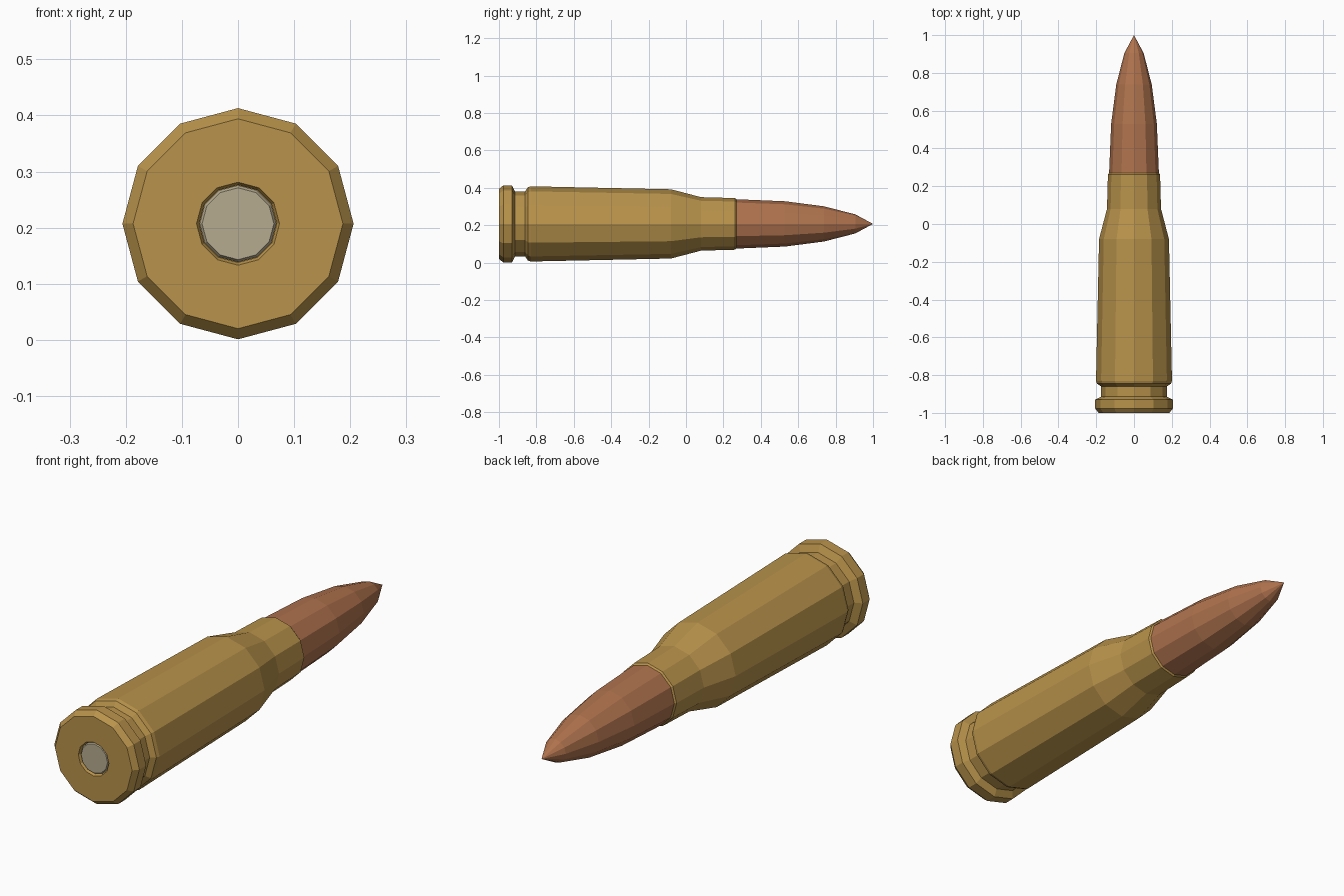
import bpy, bmesh
from math import sin, cos, pi

if "Cube" in bpy.data.objects:
    bpy.data.objects.remove(bpy.data.objects["Cube"])

SIDES = 12
AXIS_Z = 0.207


def material(name, rgb):
    m = bpy.data.materials.new(name)
    m.diffuse_color = (*rgb, 1)
    m.use_nodes = True
    m.node_tree.nodes["Principled BSDF"].inputs["Base Color"].default_value = m.diffuse_color
    return m


def lathe(name, profile, mat):
    """Spin (y, radius) points around the long axis; radius 0 makes a tip."""
    bm = bmesh.new()
    rings = []
    for y, r in profile:
        if r == 0:
            rings.append([bm.verts.new((0, y, AXIS_Z))] * SIDES)
        else:
            rings.append([bm.verts.new((r * sin(2 * pi * i / SIDES), y,
                                        AXIS_Z + r * cos(2 * pi * i / SIDES)))
                          for i in range(SIDES)])
    for a, b in zip(rings, rings[1:]):
        for i in range(SIDES):
            j = (i + 1) % SIDES
            quad = [a[i], a[j], b[j], b[i]]
            bm.faces.new(list(dict.fromkeys(quad)))
    bmesh.ops.recalc_face_normals(bm, faces=bm.faces)
    mesh = bpy.data.meshes.new(name)
    bm.to_mesh(mesh)
    bm.free()
    mesh.materials.append(mat)
    obj = bpy.data.objects.new(name, mesh)
    bpy.context.collection.objects.link(obj)
    return obj


brass = material("brass", (0.48, 0.29, 0.07))
copper = material("copper", (0.43, 0.17, 0.075))
steel = material("primer_metal", (0.47, 0.41, 0.28))

# Case: primer pocket, base, rim, extractor groove, body, shoulder, neck, mouth
lathe("case", [
    (-0.97, 0), (-0.97, 0.069), (-0.99, 0.069), (-1.0, 0.074),
    (-1.0, 0.187), (-0.977, 0.206), (-0.93, 0.206), (-0.914, 0.174),
    (-0.86, 0.174), (-0.845, 0.196), (-0.83, 0.201),
    (-0.08, 0.185), (0.08, 0.143), (0.262, 0.138), (0.27, 0.131),
    (0.27, 0),
], brass)

# Bullet: tapered nose ending in a point
lathe("bullet", [
    (0.265, 0), (0.265, 0.132), (0.53, 0.121), (0.738, 0.094),
    (0.905, 0.051), (1.0, 0),
], copper)

# Primer: small bevelled disc in the base
lathe("primer", [
    (-0.972, 0), (-0.972, 0.0685), (-0.988, 0.0685), (-0.995, 0.064),
    (-0.995, 0),
], steel)
